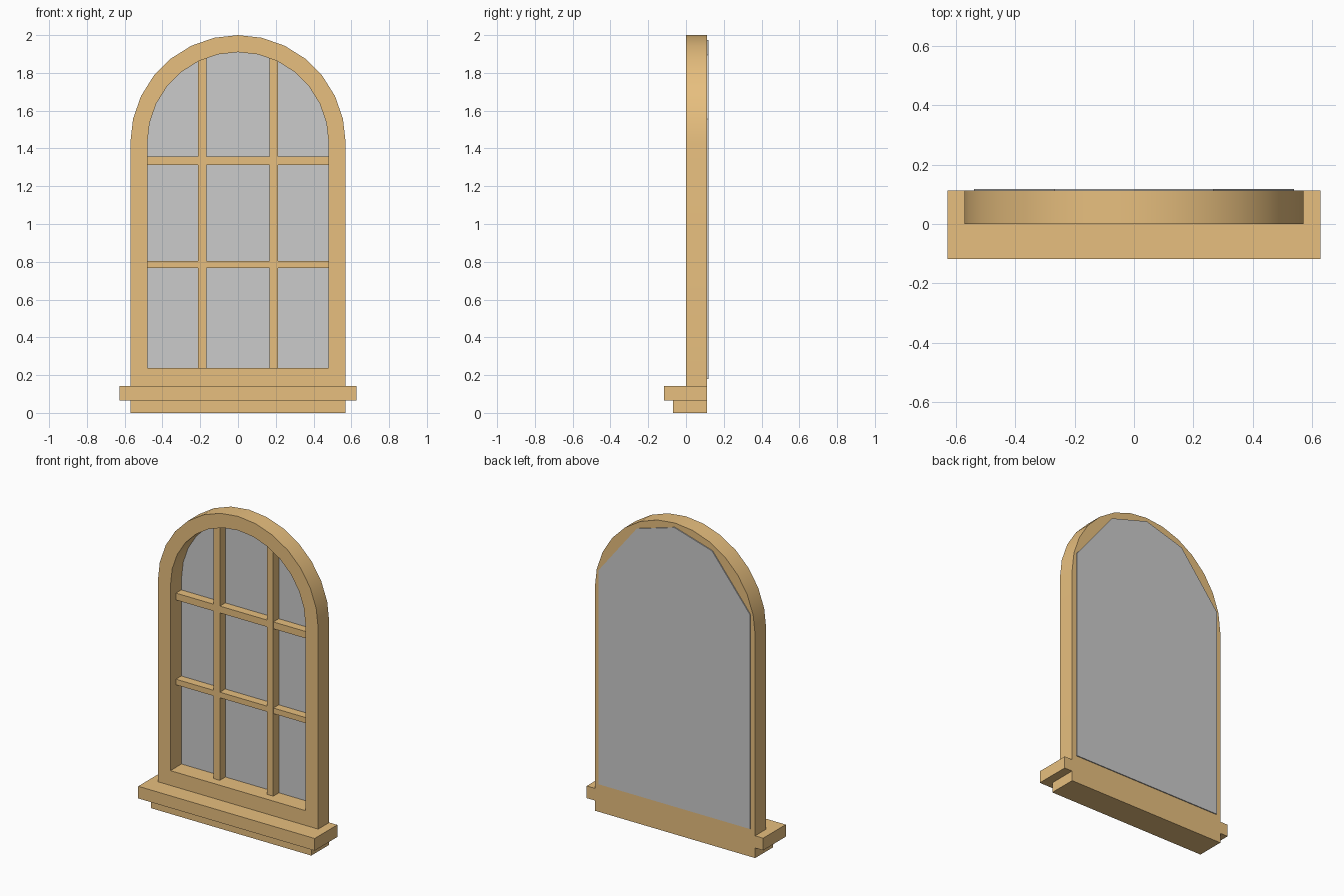
import bpy, bmesh
from math import sin, cos, pi, radians

if "Cube" in bpy.data.objects:
    bpy.data.objects.remove(bpy.data.objects["Cube"])

wood = bpy.data.materials.new("wood")
wood.diffuse_color = (0.8, 0.52, 0.21, 1)
wood.use_nodes = True
wood.node_tree.nodes["Principled BSDF"].inputs["Base Color"].default_value = wood.diffuse_color

FRONT, BACK = 0.0, 0.112      # frame depth
SPRING = 1.43                 # height where the arch starts


def finish(name, bm, mat=None, smooth=False):
    bmesh.ops.recalc_face_normals(bm, faces=bm.faces)
    mesh = bpy.data.meshes.new(name)
    bm.to_mesh(mesh)
    bm.free()
    obj = bpy.data.objects.new(name, mesh)
    bpy.context.collection.objects.link(obj)
    if mat:
        mesh.materials.append(mat)
    if smooth:
        bpy.ops.object.select_all(action='DESELECT')
        obj.select_set(True)
        bpy.context.view_layer.objects.active = obj
        bpy.ops.object.shade_smooth_by_angle(angle=radians(30))
    return obj


def box(name, x0, x1, y0, y1, z0, z1):
    bm = bmesh.new()
    bmesh.ops.create_cube(bm, size=1)
    for v in bm.verts:
        v.co = ((x0 + x1) / 2 + v.co.x * (x1 - x0),
                (y0 + y1) / 2 + v.co.y * (y1 - y0),
                (z0 + z1) / 2 + v.co.z * (z1 - z0))
    return finish(name, bm, wood)


def arch(radius, bottom, segments=14):
    pts = [(-radius, bottom)]
    for i in range(segments + 1):
        a = pi - pi * i / segments
        pts.append((radius * cos(a), SPRING + radius * sin(a)))
    return pts + [(radius, bottom)]


# Arched frame: bridge outer and inner outlines, front and back
bm = bmesh.new()
rings = [[bm.verts.new((x, y, z)) for x, z in arch(r, b)]
         for r, b, y in ((0.57, 0.143, FRONT), (0.48, 0.238, FRONT),
                         (0.48, 0.238, BACK), (0.57, 0.143, BACK))]
n = len(rings[0])
for k in range(4):
    a, b = rings[k], rings[(k + 1) % 4]
    for i in range(n):
        j = (i + 1) % n
        bm.faces.new((a[i], a[j], b[j], b[i]))
finish("arched_frame", bm, wood, smooth=True)

# Sill and the apron below it
box("sill", -0.627, 0.627, -0.117, BACK, 0.065, 0.143)
box("apron", -0.57, 0.57, -0.07, BACK, 0, 0.065)

# Glazing bars, recessed from the frame front
for side, s in (("left", -1), ("right", 1)):
    box("vertical_bar_" + side, s * 0.19 - 0.022, s * 0.19 + 0.022,
        0.055, 0.111, 0.22, 1.9)
for level, z0, z1 in (("lower", 0.768, 0.804), ("upper", 1.313, 1.357)):
    box("horizontal_bar_" + level, -0.5, 0.5, 0.056, 0.1105, z0, z1)

# Glass plate on the back, with a coarse faceted top
half = [(0.538, 0.18), (0.538, 1.556), (0.268, 1.894)]
outline = half + [(0, 1.973)] + [(-x, z) for x, z in reversed(half)]
bm = bmesh.new()
face = bm.faces.new([bm.verts.new((x, BACK, z)) for x, z in outline])
ext = bmesh.ops.extrude_face_region(bm, geom=[face], use_keep_orig=True)
for v in ext["geom"]:
    if isinstance(v, bmesh.types.BMVert):
        v.co.y = 0.118
finish("glass", bm)
